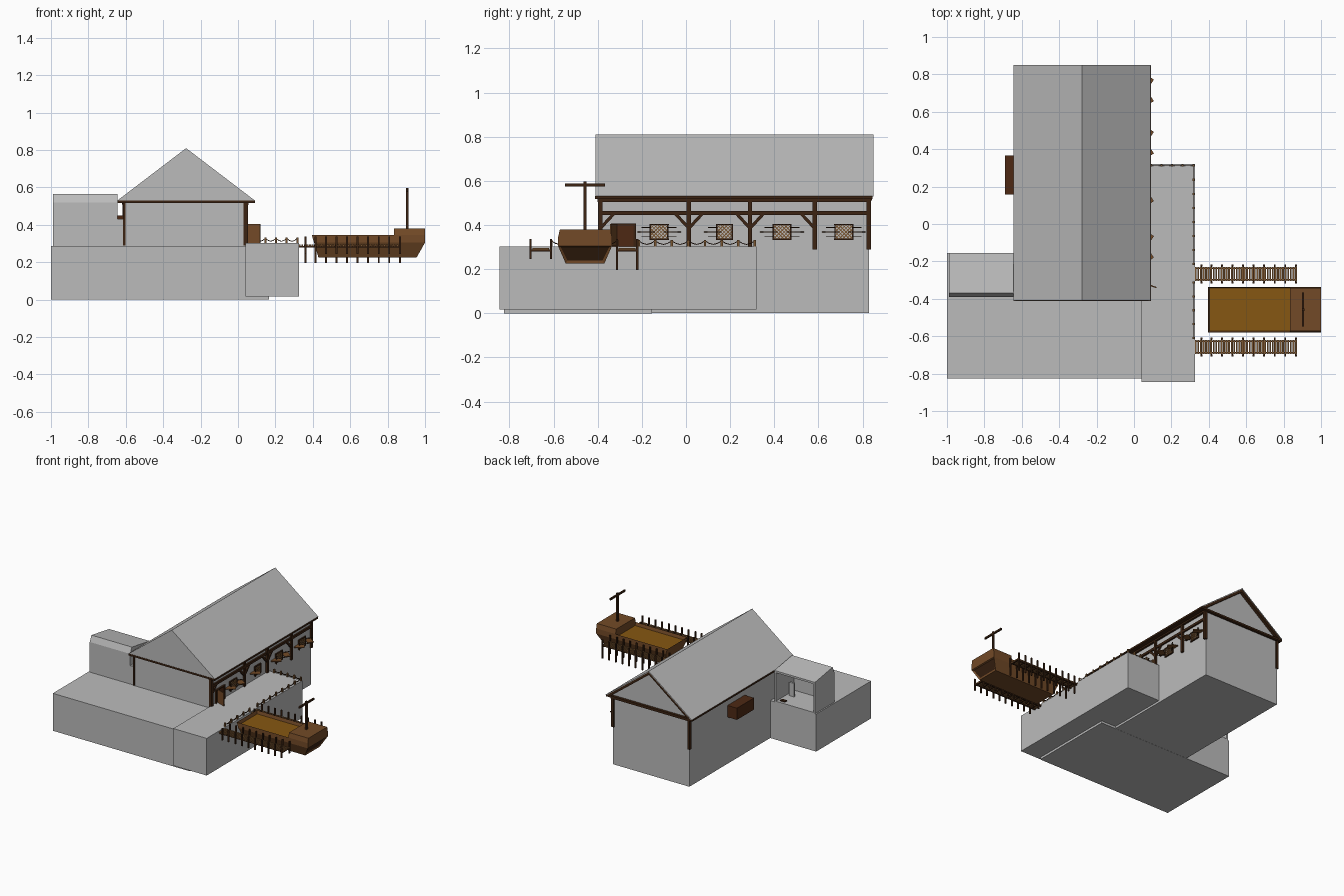
import bpy, bmesh, math
from mathutils import Vector

if "Cube" in bpy.data.objects:
    bpy.data.objects.remove(bpy.data.objects["Cube"])


def mat(name, r, g, b):
    m = bpy.data.materials.new(name)
    m.diffuse_color = (r, g, b, 1)
    m.use_nodes = True
    m.node_tree.nodes["Principled BSDF"].inputs["Base Color"].default_value = m.diffuse_color
    return m


GREY = mat("plain grey", 0.5, 0.5, 0.5)
BEAM = mat("dark timber", 0.045, 0.017, 0.006)
HULL = mat("hull brown", 0.17, 0.068, 0.02)
DECK = mat("golden deck", 0.24, 0.095, 0.006)
PLANK = mat("plank brown", 0.19, 0.09, 0.03)
RED = mat("reddish timber", 0.075, 0.022, 0.007)


class Part:
    """Collects simple solids into one named object."""

    def __init__(self, name, *mats):
        self.name, self.mats, self.bm = name, mats, bmesh.new()

    def loft(self, rings):
        vs = [[self.bm.verts.new(p) for p in r] for r in rings]
        n = len(vs[0])
        self.bm.faces.new(vs[0][::-1])
        for a, b in zip(vs, vs[1:]):
            for i in range(n):
                j = (i + 1) % n
                self.bm.faces.new((a[i], a[j], b[j], b[i]))
        return self.bm.faces.new(vs[-1])

    def box(self, x0, x1, y0, y1, z0, z1):
        self.loft([[(x0, y0, z), (x1, y0, z), (x1, y1, z), (x0, y1, z)] for z in (z0, z1)])

    def beam(self, a, b, w, d=None):
        a, b, d = Vector(a), Vector(b), d or w
        t = (b - a).normalized()
        u = t.cross(Vector((1, 0, 0)) if abs(t.x) < 0.7 else Vector((0, 0, 1))).normalized()
        v = t.cross(u)
        c = [(-1, -1), (1, -1), (1, 1), (-1, 1)]
        self.loft([[p + u * s * w / 2 + v * q * d / 2 for s, q in c] for p in (a, b)])

    def prism(self, xz, y0, y1):
        self.loft([[(x, y, z) for x, z in xz] for y in (y0, y1)])

    def done(self):
        bmesh.ops.recalc_face_normals(self.bm, faces=self.bm.faces)
        me = bpy.data.meshes.new(self.name)
        self.bm.to_mesh(me)
        self.bm.free()
        for m in self.mats:
            me.materials.append(m)
        ob = bpy.data.objects.new(self.name, me)
        bpy.context.collection.objects.link(ob)
        return ob


# ground blocks
p = Part("front_yard_block", GREY)
p.box(-1, 0.165, -0.825, -0.155, 0, 0.288)
p.done()
p = Part("quay_block", GREY)
p.box(0.04, 0.325, -0.845, 0.32, 0.017, 0.303)
p.done()

# house walls and roof
p = Part("house_foundation", GREY)
p.box(-0.61, 0.04, -0.395, 0.83, 0.001, 0.29)
p.done()
p = Part("house_walls", GREY)
p.box(-0.61, 0.04, -0.395, 0.83, 0.29, 0.522)
p.done()
RX0, RX1, RXM, EZ, RZ = -0.645, 0.09, -0.2775, 0.53, 0.81
p = Part("roof", GREY)
p.prism([(RX0, EZ), (RX1, EZ), (RXM, RZ)], -0.41, 0.825)
for x in (RX0, RX1):  # thin roof overhang at the back
    s = 1 if x < RXM else -1
    p.prism([(x, EZ), (RXM, RZ), (RXM, RZ - 0.008), (x + s * 0.01, EZ)], 0.825, 0.85)
p.done()
p = Part("roof_trim", BEAM)
p.box(RX0, RX1, -0.412, 0.845, 0.517, 0.531)
p.box(-0.62, 0.05, 0.825, 0.842, 0.51, 0.53)
for x in (RX0, RX1):
    s = 1 if x < RXM else -1
    p.prism([(x + s * 0.008, EZ), (RXM, RZ - 0.007), (RXM, RZ - 0.03), (x + s * 0.04, EZ)], 0.82, 0.847)
p.done()

# timber frame
p = Part("timber_posts", BEAM)
POSTS = (-0.388, 0.013, 0.29, 0.583, 0.828)
for y in POSTS:
    p.box(0.03, 0.054, y - 0.01, y + 0.01, 0.29, 0.52)
p.box(-0.618, -0.6, 0.815, 0.838, 0.29, 0.52)
p.box(-0.615, -0.602, -0.398, -0.38, 0.29, 0.52)
p.done()
p = Part("timber_rails", BEAM)
p.box(0.03, 0.052, -0.395, 0.835, 0.445, 0.463)
p.box(0.03, 0.056, -0.4, 0.838, 0.505, 0.52)
for y, sides in ((-0.388, (1,)), (0.013, (-1, 1)), (0.29, (-1, 1)), (0.583, (-1,))):
    for s in sides:
        p.beam((0.044, y, 0.385), (0.044, y + s * 0.06, 0.45), 0.014)
p.done()

# windows with diagonal lattice and open shutters
lattice = Part("window_lattices", PLANK)
frames = Part("window_frames", BEAM)
shutters = Part("window_shutters", HULL)
Z0, Z1 = 0.335, 0.402
for yc, hw, sides in ((-0.122, 0.04, (-1, 1)), (0.175, 0.035, (-1,)),
                      (0.435, 0.04, (-1, 1)), (0.715, 0.04, (-1, 1))):
    y0, y1 = yc - hw, yc + hw
    h = Z1 - Z0
    for k in range(-5, 7):
        c = k * 0.0165
        a, b = max(y0, y0 + c), min(y1, y0 + c + h)
        if b - a > 0.008:
            lattice.beam((0.044, a, Z0 + a - y0 - c), (0.044, b, Z0 + b - y0 - c), 0.004)
            lattice.beam((0.044, a, Z1 - a + y0 + c), (0.044, b, Z1 - b + y0 + c), 0.004)
    for z in (Z0, Z1):
        frames.box(0.036, 0.049, y0 - 0.004, y1 + 0.004, z - 0.003, z + 0.003)
    for y in (y0, y1):
        frames.box(0.036, 0.049, y - 0.003, y + 0.003, Z0, Z1)
    for s in sides:
        y = yc + s * hw
        zm = (Z0 + Z1) / 2
        a, b = Vector((0.05, y, zm)), Vector((0.075, y + s * 0.038, zm))
        shutters.beam(a, b, 0.006, h + 0.008)
        for dz in (-0.02, 0.02):
            o = Vector((0.004, 0, dz))
            frames.beam(a + o, b + o, 0.003, 0.006)
for q in (lattice, frames, shutters):
    q.done()

# doorway and open door
p = Part("doorway", RED)
p.box(0.038, 0.047, -0.33, -0.235, 0.303, 0.4)
p.done()
p = Part("door_frame", BEAM)
for y in (-0.335, -0.232):
    p.box(0.036, 0.053, y - 0.005, y + 0.005, 0.303, 0.405)
p.box(0.036, 0.053, -0.34, -0.227, 0.398, 0.407)
p.done()
p = Part("open_door", HULL)
p.beam((0.05, -0.315, 0.354), (0.12, -0.34, 0.354), 0.007, 0.1)
p.done()

# bay box on the left wall
p = Part("left_wall_box", RED)
p.box(-0.69, -0.605, 0.157, 0.366, 0.36, 0.45)
p.done()

# lean-to shed, open at the back
p = Part("shed", GREY)
X0, X1 = -0.99, -0.645
prof = [(-0.39, 0.288), (-0.39, 0.52), (-0.37, 0.565), (-0.155, 0.53),
        (-0.155, 0.515), (-0.365, 0.548), (-0.378, 0.515), (-0.378, 0.288)]
p.loft([[(x, y, z) for y, z in prof] for x in (X0, X1)])
side = [(-0.39, 0.288), (-0.39, 0.52), (-0.37, 0.563), (-0.155, 0.528), (-0.155, 0.288)]
for x in (X0, X1 - 0.012):
    p.loft([[(q, y, z) for y, z in side] for q in (x, x + 0.012)])
p.box(X0, X1, -0.39, -0.155, 0.286, 0.296)
p.box(-0.72, -0.68, -0.3, -0.285, 0.296, 0.4)
p.box(X1, -0.61, -0.39, -0.32, 0.286, 0.43)
p.done()
p = Part("shed_plank", BEAM)
p.box(-0.72, -0.68, -0.2, -0.175, 0.296, 0.304)
p.done()

# quay rope fence with a gap for each landing
posts = Part("fence_posts", PLANK)
rope = Part("fence_ropes", BEAM)


def fence(a, b, n):
    a, b = Vector(a), Vector(b)
    pts = [a.lerp(b, i / n) for i in range(n + 1)]
    for q in pts:
        posts.beam(q, q + Vector((0, 0, 0.03)), 0.011)
    for q, r in zip(pts, pts[1:]):
        sag = [q.lerp(r, i / 4) + Vector((0, 0, 0.026 - 0.016 * math.sin(math.pi * i / 4))) for i in range(5)]
        for u, v in zip(sag, sag[1:]):
            rope.beam(u, v, 0.004)


fence((0.317, -0.215, 0.302), (0.317, 0.312, 0.302), 7)
fence((0.317, -0.61, 0.302), (0.317, -0.312, 0.302), 4)
fence((0.09, 0.312, 0.302), (0.317, 0.312, 0.302), 4)
posts.done()
rope.done()

# two plank jetties on piles
for name, yc, zlow in (("rear", -0.267, 0.195), ("front", -0.658, 0.245)):
    p = Part(name + "_jetty_planks", PLANK)
    n = 40
    for i in range(n):
        x = 0.325 + i * 0.55 / n
        p.box(x, x + 0.0095, yc - 0.038, yc + 0.038, 0.288, 0.295)
    p.done()
    p = Part(name + "_jetty_piles", BEAM)
    for i in range(10):
        x = 0.36 + i * 0.0565 - 0.003 * (i > 0)
        for s in (-1, 1):
            y = yc + s * 0.046
            p.box(x - 0.005, x + 0.005, y - 0.005, y + 0.005, zlow, 0.337)
        p.box(x - 0.004, x + 0.004, yc - 0.046, yc + 0.046, 0.28, 0.288)
    for s in (-1, 1):
        p.box(0.325, 0.872, yc + s * 0.03 - 0.004, yc + s * 0.03 + 0.004, 0.28, 0.288)
    p.done()

# boat hull with sunken deck and dark stern panel
BY = -0.4575


def ring(x0, x1, h, z):
    return [(x0, BY - h, z), (x1, BY - h, z), (x1, BY + h, z), (x0, BY + h, z)]


p = Part("boat_hull", HULL, DECK, BEAM)
top = p.loft([ring(0.43, 0.955, 0.088, 0.226), ring(0.407, 1.0, 0.122, 0.305), ring(0.395, 1.0, 0.122, 0.345)])
bmesh.ops.recalc_face_normals(p.bm, faces=p.bm.faces)
stern = [f for f in p.bm.faces if f.normal.x > 0.5 and f.normal.z < -0.1]
bmesh.ops.inset_individual(p.bm, faces=[top], thickness=0.009)
bmesh.ops.translate(p.bm, verts=top.verts, vec=(0, 0, -0.025))
top.material_index = 1
bmesh.ops.inset_individual(p.bm, faces=stern, thickness=0.015, depth=-0.006)
for f in stern:
    f.material_index = 2
p.done()
p = Part("boat_stern_cabin", HULL)
p.loft([ring(0.835, 1.0, 0.122, 0.315), ring(0.835, 1.0, 0.122, 0.345), ring(0.835, 1.0, 0.114, 0.38)])
p.done()
p = Part("boat_mast", BEAM)
p.beam((0.904, BY, 0.375), (0.904, BY, 0.597), 0.013)
p.box(0.898, 0.91, BY - 0.09, BY + 0.09, 0.575, 0.588)
p.done()
